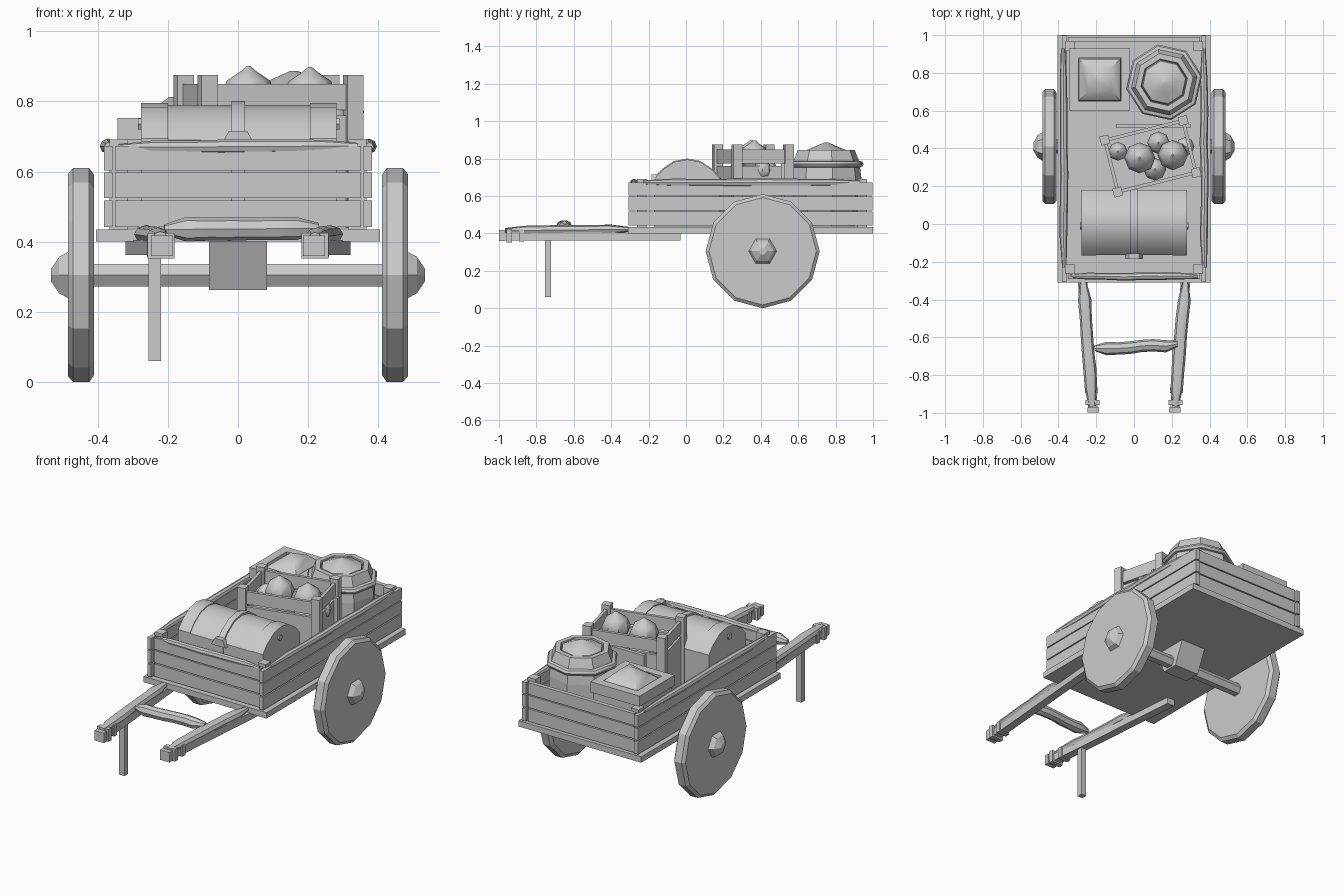
import bpy, bmesh, math, random
from mathutils import Vector, Matrix

random.seed(4)
if "Cube" in bpy.data.objects:
    bpy.data.objects.remove(bpy.data.objects["Cube"])

grey = bpy.data.materials.new("plain_grey")
grey.use_nodes = True
COLOUR = (0.6, 0.6, 0.6, 1)
grey.diffuse_color = COLOUR
grey.node_tree.nodes["Principled BSDF"].inputs["Base Color"].default_value = COLOUR


def finish(name, bm, smooth=False):
    bmesh.ops.recalc_face_normals(bm, faces=bm.faces)
    mesh = bpy.data.meshes.new(name)
    bm.to_mesh(mesh)
    bm.free()
    mesh.materials.append(grey)
    ob = bpy.data.objects.new(name, mesh)
    bpy.context.collection.objects.link(ob)
    if smooth:
        bpy.ops.object.select_all(action='DESELECT')
        ob.select_set(True)
        bpy.context.view_layer.objects.active = ob
        bpy.ops.object.shade_smooth_by_angle(angle=math.radians(40))
    return ob


def box(name, x, y, z, matrix=None):
    """Box from (low, high) pairs on each axis."""
    bm = bmesh.new()
    bmesh.ops.create_cube(bm, size=1)
    for v in bm.verts:
        v.co = Vector([r[0] if c < 0 else r[1] for c, r in zip(v.co, (x, y, z))])
    if matrix:
        bm.transform(matrix)
    return finish(name, bm)


def loft(name, rings, smooth=False):
    """Skin a list of equal rings of points and cap both ends."""
    bm = bmesh.new()
    loops = [[bm.verts.new(p) for p in ring] for ring in rings]
    n = len(loops[0])
    for a, b in zip(loops, loops[1:]):
        for i in range(n):
            j = (i + 1) % n
            bm.faces.new((a[i], a[j], b[j], b[i]))
    bm.faces.new(loops[0])
    bm.faces.new(loops[-1])
    return finish(name, bm, smooth)


def turned(name, profile, sides, centre, axis='Z', phase=0.0, smooth=False):
    """Lathe (radius, height) pairs around an axis."""
    rings = []
    for r, h in profile:
        ring = []
        for i in range(sides):
            a = phase + math.tau * i / sides
            c, s = r * math.cos(a), r * math.sin(a)
            ring.append(Vector(centre) + Vector((h, c, s) if axis == 'X' else (c, s, h)))
        rings.append(ring)
    return loft(name, rings, smooth)


def tube(name, start, end, radius, wobble=0.004, flat=1.0, steps=7):
    """Slightly uneven padded roll with tapered ends."""
    a, b = Vector(start), Vector(end)
    d = (b - a).normalized()
    side = d.cross(Vector((0, 0, 1))).normalized()
    up = side.cross(d)
    rings = []
    for k in range(steps + 1):
        t = k / steps
        r = radius * (0.5 if k in (0, steps) else 1) + random.uniform(-wobble, wobble) * 0.5
        c = a.lerp(b, t) + side * random.uniform(-wobble, wobble)
        rings.append([c + side * r * math.cos(q) + up * r * flat * math.sin(q)
                      for q in [math.tau * i / 8 for i in range(8)]])
    return loft(name, rings, True)


# Bed and slatted walls
box("bed", (-.405, .405), (-.31, 1), (.4, .435))
for i, (lo, hi) in enumerate(((.442, .517), (.524, .597), (.603, .673))):
    for s, side in ((1, "left"), (-1, "right")):
        box(f"{side}_board_{i}", sorted((s * .357, s * .382)), (-.308, .998), (lo, hi))
    box(f"front_board_{i}", (-.35, .35), (-.29, -.262), (lo, hi))
    box(f"back_board_{i}", (-.35, .35), (.965, .99), (lo, hi))
for s, side in ((1, "left"), (-1, "right")):
    for y, end in ((-.237, "front"), (.942, "back")):
        box(f"{end}_{side}_post", sorted((s * .315, s * .366)), (y - .026, y + .026), (.435, .692))

# Padded rolls on the wall tops
tube("front_roll", (-.34, -.278, .669), (.34, -.278, .673), .019, .003)
for s, side in ((1, "left"), (-1, "right")):
    tube(f"{side}_roll", (s * .372, -.23, .672), (s * .372, .93, .672), .02, .004)

# Wheels, hubs and axle
WHEEL = (0, .41, .305)
for s, side in ((1, "left"), (-1, "right")):
    turned(f"{side}_wheel", [(.285, s * .41), (.305, s * .424), (.305, s * .47), (.287, s * .485)],
           12, WHEEL, 'X')
    turned(f"{side}_hub", [(.078, s * .48), (.06, s * .51), (.02, s * .533)], 6, WHEEL, 'X')
turned("axle", [(.037, -.42), (.037, .42)], 6, WHEEL, 'X')
loft("axle_block", [[(x * .082, .41 + y * d, z) for x, y in ((-1, -1), (1, -1), (1, 1), (-1, 1))]
                    for d, z in ((.05, .262), (.11, .402))])

# Pull shafts with padded sleeves, end blocks and straps
for s, side in ((1, "left"), (-1, "right")):
    def shaft_x(y):
        return s * (.215 + (y + 1) * .083)
    loft(f"{side}_shaft", [[(shaft_x(y) + dx, y, z) for dx, z in
                            ((-.025, .362), (.025, .362), (.025, .405), (-.025, .405))]
                           for y in (-.99, -.03)])
    tube(f"{side}_sleeve", (shaft_x(-.96), -.965, .415), (shaft_x(-.31), -.31, .422), .034, .004, .75)
    for i, (y, w) in enumerate(((-.985, .031), (-.945, .038), (-.88, .034))):
        x = shaft_x(y)
        box(f"{side}_strap_{i}", (x - w, x + w), (y - .014, y + .014), (.39 - w, .387 + w))
tube("crossbar", (-.21, -.66, .435), (.23, -.64, .438), .033, .005)
box("prop_leg", (-.255, -.22), (-.755, -.722), (.06, .375))


# Domed chest
def dome(x0, x1, grow):
    pts = [(-.165, .437), (-.165, .69), (-.125, .735), (-.062, .777), (.008, .79),
           (.075, .777), (.138, .735), (.178, .69), (.178, .437)]
    return [[(x, .007 + (y - .007) * (1 + grow), z + (z - .437) * grow) for y, z in pts]
            for x in (x0, x1)]


loft("chest", dome(-.265, .27, 0), True)
for i, (x0, x1) in enumerate(((-.277, -.2), (.205, .281), (-.018, .02))):
    loft(f"chest_band_{i}", dome(x0, x1, .03 if i == 2 else .015), True)
loft("chest_clasp", [[(x, y, z) for x, z in ((-.048, .675), (.048, .675), (.026, .716), (-.026, .716))]
                     for y in (-.185, -.155)])
for x in (-.279, .283):
    turned("chest_eyelet", [(.018, x - .006), (.018, x + .006)], 6, (0, -.01, .735), 'X')

# Turned open crate with slats and posts
CRATE = Matrix.Translation((.087, .358, 0)) @ Matrix.Rotation(math.radians(14), 4, 'Z')
CX, CY = .222, .15
box("fruit_crate_floor", (-CX, CX), (-CY, CY), (.437, .7), CRATE)
for sx in (-1, 1):
    for sy in (-1, 1):
        x, y = sx * (CX - .008), sy * (CY - .008)
        box("fruit_crate_post", (x - .024, x + .024), (y - .024, y + .024), (.437, .875), CRATE)
for lo, hi in ((.45, .52), (.53, .6), (.61, .68), (.69, .76), (.775, .85)):
    for s in (-1, 1):
        box("fruit_crate_long_slat", (-CX, CX), sorted((s * CY, s * (CY - .018))), (lo, hi), CRATE)
        box("fruit_crate_end_slat", sorted((s * CX, s * (CX - .018))), (-CY, CY), (lo, hi), CRATE)

# Round fruit with pointed tops
for x, y, z, r in ((.03, .35, .81, .082), (.205, .365, .81, .08), (-.085, .385, .755, .05),
                   (.11, .29, .74, .06), (.13, .43, .74, .06), (.27, .41, .74, .05)):
    turned("fruit", [(.3 * r, z - r), (.8 * r, z - .6 * r), (r, z), (.75 * r, z + .6 * r),
                     (.3 * r, z + .9 * r), (.06 * r, z + 1.1 * r)], 8, (x, y, 0), smooth=True)
box("loose_plank", (-.095, .3), (.508, .53), (.437, .775))

# Octagonal barrel with a hoop and heaped filling
BARREL = (.16, .75, 0)
turn = math.radians(10)
turned("barrel", [(.155, .437), (.19, .58), (.19, .7), (.18, .78), (.155, .845),
                  (.125, .845), (.12, .81)], 8, BARREL, phase=turn)
for z, r in ((.48, .185), (.77, .195)):
    turned("barrel_hoop", [(r - .03, z - .02), (r, z - .014), (r + .008, z),
                           (r, z + .014), (r - .03, z + .02)], 8, BARREL, phase=turn, smooth=True)
turned("barrel_filling", [(.125, .8), (.115, .842), (.06, .865), (.01, .887)], 8, BARREL, phase=turn,
       smooth=True)

# Square back crate with a framed top and cloth heap
box("back_crate", (-.335, -.03), (.608, .92), (.437, .7))
for s in (-1, 1):
    x, y = -.182 + s * .137, .764 + s * .139
    box("crate_rim_side", (x - .025, x + .025), (.6, .928), (.69, .753))
    box("crate_rim_end", (-.32, -.045), (y - .025, y + .025), (.69, .753))
loft("crate_cloth", [[(-.182 + x * w, .764 + y * w, z + x * t) for x, y in ((-1, -1), (1, -1), (1, 1), (-1, 1))]
                     for w, z, t in ((.115, .7, 0), (.11, .745, .008), (.06, .79, .012), (.015, .812, 0))], True)
